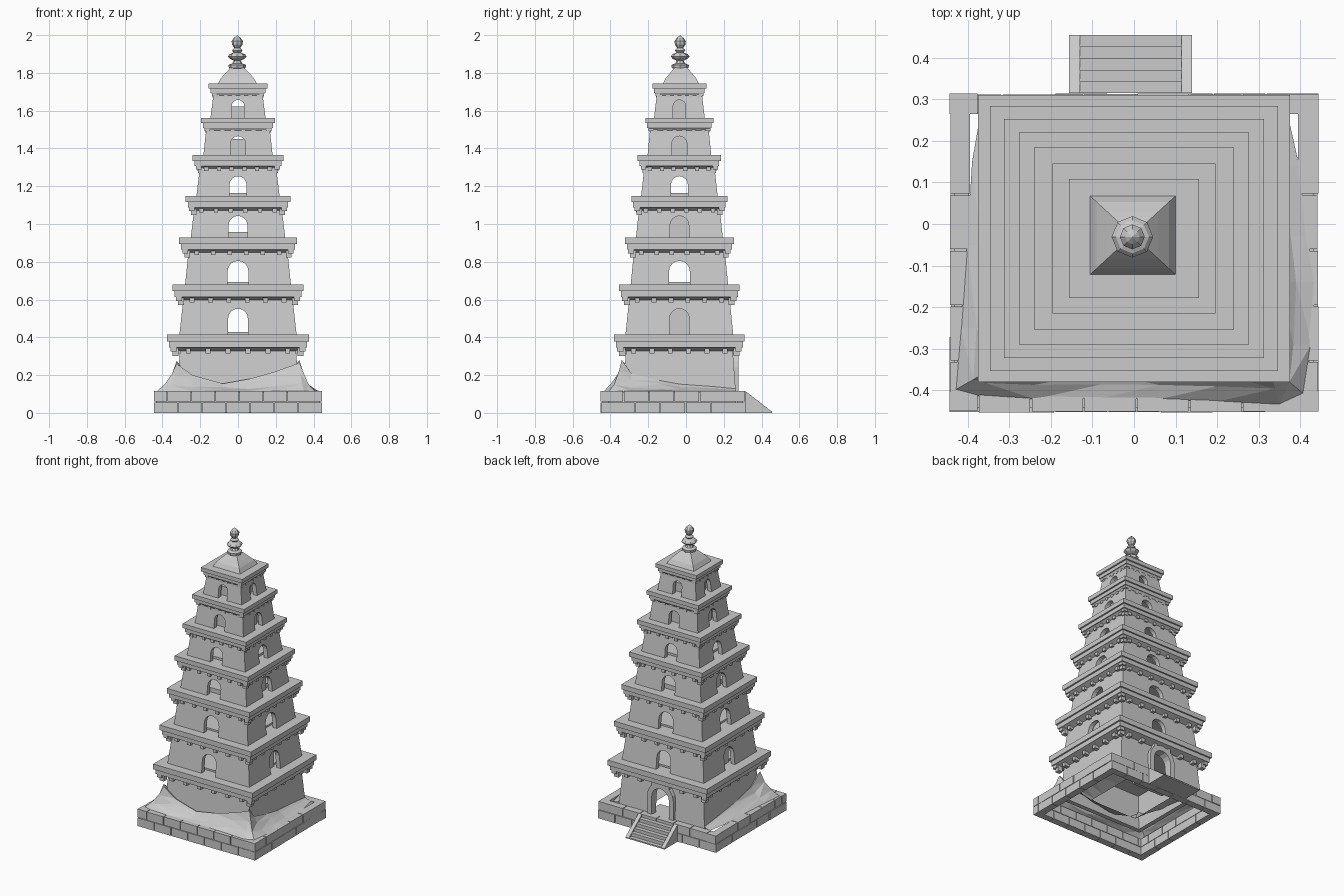
import bpy, bmesh, math, random
from mathutils import Matrix, Vector

random.seed(4)
cube = bpy.data.objects.get("Cube")
if cube:
    bpy.data.objects.remove(cube)

stone = bpy.data.materials.new("pale_stone")
stone.use_nodes = True
COLOR = (0.6, 0.6, 0.6, 1)
stone.diffuse_color = COLOR
stone.node_tree.nodes["Principled BSDF"].inputs["Base Color"].default_value = COLOR

CY = -0.035      # tower centre in y
RATIO = 0.92     # tower depth relative to its width
BASE = 0.115     # plinth height


def finish(bm, name):
    bmesh.ops.recalc_face_normals(bm, faces=bm.faces)
    mesh = bpy.data.meshes.new(name)
    bm.to_mesh(mesh)
    bm.free()
    mesh.materials.append(stone)
    ob = bpy.data.objects.new(name, mesh)
    bpy.context.collection.objects.link(ob)
    return ob


def box(bm, x0, x1, y0, y1, z0, z1):
    m = Matrix.Translation(((x0 + x1) / 2, (y0 + y1) / 2, (z0 + z1) / 2))
    m = m @ Matrix.Diagonal((abs(x1 - x0), abs(y1 - y0), abs(z1 - z0), 1))
    return bmesh.ops.create_cube(bm, size=1, matrix=m)["verts"]


def loft(bm, levels):
    # stacked rectangles (half width, z) around the tower axis
    rings = [[bm.verts.new((x * h, CY + y * h * RATIO, z))
              for x, y in ((-1, -1), (1, -1), (1, 1), (-1, 1))] for h, z in levels]
    for a, b in zip(rings, rings[1:]):
        for i in range(4):
            j = (i + 1) % 4
            bm.faces.new((a[i], a[j], b[j], b[i]))
    bm.faces.new(rings[0][::-1])
    bm.faces.new(rings[-1])


def prism(bm, front, back):
    a = [bm.verts.new(p) for p in front]
    b = [bm.verts.new(p) for p in back]
    bm.faces.new(a)
    bm.faces.new(b[::-1])
    for i in range(len(a)):
        j = (i + 1) % len(a)
        bm.faces.new((a[i], b[i], b[j], a[j]))


def arch(half, z0, height, steps=8):
    # outline of a round-headed opening, from left foot to right foot
    spring = z0 + height - half
    pts = [(-half, z0)]
    for i in range(steps + 1):
        t = math.pi * (1 - i / steps)
        pts.append((half * math.cos(t), spring + half * math.sin(t)))
    return pts + [(half, z0)]


def turn(side):
    # side 0 front, 1 +x, 2 back, 3 -x
    return Matrix.Translation((0, CY, 0)) @ Matrix.Rotation(side * math.pi / 2, 4, "Z")


def wall(bm, side, bottom, top, z0, z1, opening, blocked, thick=0.03):
    # one sloping wall panel with mitred ends and an arched opening
    wide, deep = (1, RATIO) if side % 2 == 0 else (RATIO, 1)
    outline = [(-bottom * wide, z0)]
    if opening:
        outline += arch(opening[0], z0, opening[1])
    outline += [(bottom * wide, z0), (top * wide, z1), (-top * wide, z1)]
    n = len(outline)
    m = turn(side)

    def depth(z):
        return (bottom + (top - bottom) * (z - z0) / (z1 - z0)) * deep

    front, back = [], []
    for i, (x, z) in enumerate(outline):
        inset = math.copysign(thick, x) if i in (0, n - 3, n - 2, n - 1) else 0
        front.append(m @ Vector((x, -depth(z), z)))
        back.append(m @ Vector((x - inset, -depth(z) + thick, z)))
    prism(bm, front, back)
    if blocked:
        w, h = opening
        d = top * deep - thick
        shape = [(-w * 1.1, z0), (-w * 1.1, z0 + h * 1.1), (w * 1.1, z0 + h * 1.1), (w * 1.1, z0)]
        prism(bm, [m @ Vector((x, -d, z)) for x, z in shape],
              [m @ Vector((x, -d + 0.008, z)) for x, z in shape])


# Storeys: roof half width, roof top, wall half widths, opening half width
# and height, inner floor height
STOREYS = [
    (0.376, 0.415, 0.325, 0.305, 0.065, 0.2, 0),
    (0.347, 0.680, 0.310, 0.287, 0.052, 0.137, 0.012),
    (0.313, 0.928, 0.280, 0.260, 0.055, 0.125, 0.012),
    (0.277, 1.148, 0.250, 0.230, 0.050, 0.115, 0.03),
    (0.240, 1.365, 0.220, 0.200, 0.045, 0.105, 0.015),
    (0.196, 1.562, 0.183, 0.167, 0.040, 0.100, 0.085),
    (0.156, 1.743, 0.146, 0.128, 0.033, 0.095, 0.06),
]
floor = BASE - 0.01
for k, (half, top, w0, w1, ow, oh, sill) in enumerate(STOREYS):
    scale = 0.55 + 1.2 * half     # eaves get thinner towards the top
    # Walls, with the inner floor that shows through the openings
    bm = bmesh.new()
    for side in range(4):
        opening = (ow, oh) if k or side == 2 else None
        blocked = side % 2 == 1 and k in (1, 3, 5, 6)
        wall(bm, side, w0, w1, floor, top - 0.06 * scale, opening, blocked)
    if sill:
        loft(bm, [(w1 - 0.04, floor), (w1 - 0.04, floor + sill)])
    finish(bm, f"storey_walls_{k + 1}")

    # Stepped eaves with a sloping underside
    bm = bmesh.new()
    lip, course, cove = (top - d * scale for d in (0.036, 0.068, 0.086))
    loft(bm, [(w1 + 0.003, cove), (half - 0.016, course), (half - 0.011, course),
              (half - 0.011, lip), (half, lip), (half, top)])
    # Corner brackets, in two steps
    size = 0.018 + 0.04 * half
    for sx in (-1, 1):
        for sy in (-1, 1):
            for out, low in ((half - 0.018, 0.09), (half - 0.029, 0.113)):
                cx, cy = sx * out, CY + sy * out * RATIO
                box(bm, cx - sx * size, cx, cy - sy * size, cy, top - low * scale, course + 0.002)
    # Small brackets along each side
    for side in range(4):
        along, deep = (half, half * RATIO) if side % 2 == 0 else (half * RATIO, half)
        inner = (w1 - 0.01) * deep / half
        for i in range(6):
            x = (i - 2.5) / 2.5 * along * 0.7
            w = 0.007 + half * 0.016
            outer = inner + 0.7 * (deep - 0.015 - inner)
            verts = box(bm, x - w, x + w, -outer, -inner, top - 0.1 * scale, course + 0.002)
            bmesh.ops.transform(bm, matrix=turn(side), verts=verts)
    finish(bm, f"eaves_{k + 1}")
    floor = top

# Hipped cap on the top storey
bm = bmesh.new()
loft(bm, [(0.103, 1.743), (0.087, 1.772), (0.062, 1.8), (0.035, 1.828)])
bm.transform(Matrix.Translation((-0.003, 0.008, 0)))
finish(bm, "cap_roof")

# Turned eight-sided finial
profile = [(0, 1.82), (0.044, 1.825), (0.047, 1.842), (0.026, 1.85), (0.018, 1.865), (0.04, 1.875),
           (0.05, 1.887), (0.04, 1.899), (0.018, 1.908), (0.028, 1.919), (0.016, 1.932),
           (0.028, 1.95), (0.03, 1.968), (0.018, 1.985), (0, 2.0)]
bm = bmesh.new()
verts = [bm.verts.new((r, 0, z)) for r, z in profile]
edges = [bm.edges.new(e) for e in zip(verts, verts[1:])]
bmesh.ops.spin(bm, geom=verts + edges, cent=(0, 0, 0), axis=(0, 0, 1), angle=2 * math.pi, steps=8)
bmesh.ops.remove_doubles(bm, verts=bm.verts, dist=0.0005)
bm.transform(Matrix.Translation((-0.004, CY + 0.004, 0)))
finish(bm, "finial")

# Arched door surround on the back wall
bm = bmesh.new()
outer, inner = arch(0.1, BASE - 0.01, 0.235), arch(0.065, BASE - 0.01, 0.2)
outline = outer + inner[::-1]
face_y = CY + 0.325 * RATIO
prism(bm, [(x, face_y + 0.014, z) for x, z in outline], [(x, face_y - 0.03, z) for x, z in outline])
finish(bm, "door_surround")

# Plinth: hollow ring of two brick courses
bm = bmesh.new()
X, Y0, Y1, T, GAP = 0.445, -0.454, 0.315, 0.05, 0.002


def brick_row(start, end, count, shift, place):
    cuts = [start] + [start + (end - start) * (i + shift) / count for i in range(1, count)] + [end]
    for i, (a, b) in enumerate(zip(cuts, cuts[1:])):
        place(a + GAP * (i > 0), b - GAP * (i < count - 1), random.uniform(0, 0.004))


for z0, z1, shift in ((0, 0.056, 0), (0.059, BASE, -0.45)):
    brick_row(-X, X, 7, shift, lambda a, b, j: box(bm, a, b, Y0 + j, Y0 + T, z0, z1))
    brick_row(-X, X, 7, shift, lambda a, b, j: box(bm, a, b, Y1 - T, Y1 - j, z0, z1))
    for s in (-1, 1):
        brick_row(Y0 + T, Y1 - T, 5, shift,
                  lambda a, b, j: box(bm, s * (X - T), s * (X - j), a, b, z0, z1))
# Mortar core behind the joints
CORE = 0.012
for y in (Y0 + CORE, Y1 - T + 0.004):
    box(bm, -X + CORE, X - CORE, y, y + T - CORE - 0.004, 0.002, BASE - 0.006)
for s in (-1, 1):
    box(bm, s * (X - T + 0.004), s * (X - CORE), Y0 + T, Y1 - T, 0.002, BASE - 0.006)
finish(bm, "brick_plinth")

# Back stairs with sloping side rails
bm = bmesh.new()
SX, L, R = -0.008, 0.148, 0.026
YE = 0.455
STEPS = 5
RUN = (YE - Y1) / STEPS
for i in range(STEPS):
    y = Y1 + RUN * i
    box(bm, SX - L + R, SX + L - R, y, y + RUN, 0, (BASE - 0.006) * (1 - (i + 0.6) / STEPS))
for s in (-1, 1):
    tri = [(Y1, 0), (YE, 0), (YE, 0.006), (Y1, BASE)]
    prism(bm, [(SX + s * L, y, z) for y, z in tri], [(SX + s * (L - R), y, z) for y, z in tri])
# Landing between stairs and door
box(bm, SX - 0.12, SX + 0.12, 0.12, Y1 - 0.02, BASE - 0.02, BASE - 0.003)
finish(bm, "stairs")

# Faceted drift piled against the front and sides: outer x, outer y, height at wall
DRIFT = [(0.37, 0.265, 0.128), (0.398, 0.14, 0.14), (0.416, -0.03, 0.152), (0.438, -0.14, 0.172),
         (0.427, -0.29, 0.21), (0.41, -0.41, 0.28), (0.35, -0.437, 0.265), (0.2, -0.428, 0.22),
         (0.06, -0.422, 0.18), (-0.08, -0.42, 0.155), (-0.24, -0.422, 0.2), (-0.38, -0.414, 0.26),
         (-0.432, -0.4, 0.275), (-0.418, -0.25, 0.21), (-0.402, -0.05, 0.165),
         (-0.39, 0.15, 0.14), (-0.37, 0.265, 0.128)]
bm = bmesh.new()
rows = []
for x, y, h in DRIFT:
    ix = max(-0.325, min(0.325, x))
    iy = max(CY - 0.305, y)
    # inner foot of the drift, inside the hollow tower
    row = [bm.verts.new((ix * 0.55, CY + (iy - CY) * 0.55, BASE - 0.02))]
    for t, k in ((0, 1), (0.22, 0.62), (0.58, 0.24), (1, -0.02)):
        j = random.uniform(-0.06, 0.06) * (h - 0.1) if 0 < t < 1 else 0
        row.append(bm.verts.new((ix + (x - ix) * t, iy + (y - iy) * t, BASE + (h - BASE) * k + j)))
    rows.append(row)
for a, b in zip(rows, rows[1:]):
    for i in range(len(a) - 1):
        bm.faces.new((a[i], a[i + 1], b[i + 1], b[i]))
bmesh.ops.triangulate(bm, faces=bm.faces)
finish(bm, "ground_drift")
